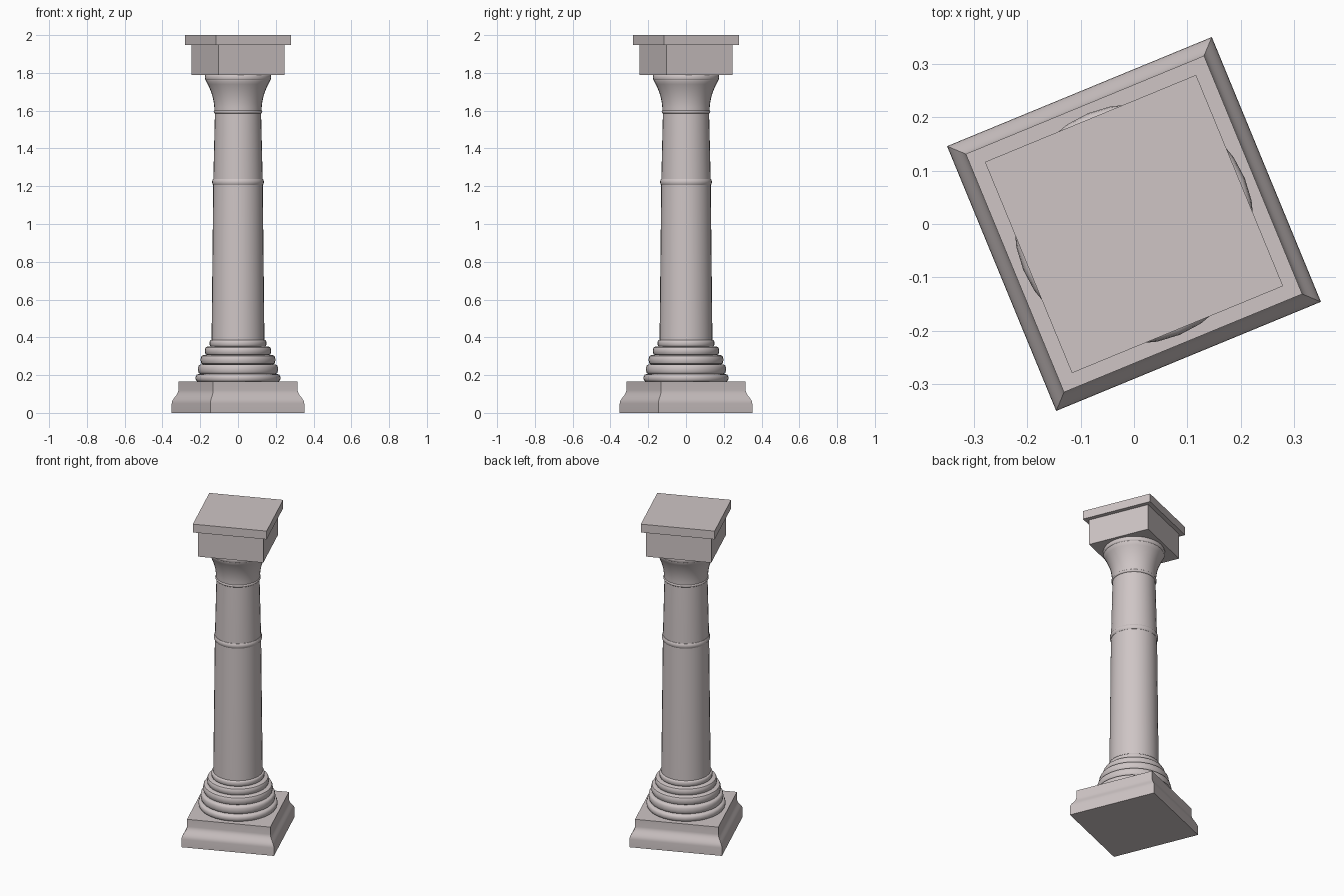
import bpy, bmesh, math

cube = bpy.data.objects.get("Cube")
if cube:
    bpy.data.objects.remove(cube, do_unlink=True)

stone = bpy.data.materials.new("pinkish_grey_stone")
stone.use_nodes = True
colour = (0.62, 0.56, 0.56, 1)
stone.diffuse_color = colour
stone.node_tree.nodes["Principled BSDF"].inputs["Base Color"].default_value = colour
stone.node_tree.nodes["Principled BSDF"].inputs["Roughness"].default_value = 0.8

TURN = math.radians(67.4)  # direction of the first corner of the square blocks


def turned(name, profile, sides, start=0.0):
    """Closed solid from (radius, height) points swept around the z axis."""
    bm = bmesh.new()
    rings = []
    for r, z in profile:
        angles = [start + math.tau * i / sides for i in range(sides)]
        rings.append([bm.verts.new((r * math.cos(a), r * math.sin(a), z)) for a in angles])
    for low, high in zip(rings, rings[1:]):
        for i in range(sides):
            j = (i + 1) % sides
            bm.faces.new((low[i], low[j], high[j], high[i]))
    bm.faces.new(rings[0][::-1])
    bm.faces.new(rings[-1])
    mesh = bpy.data.meshes.new(name)
    bm.to_mesh(mesh)
    bm.free()
    mesh.materials.append(stone)
    obj = bpy.data.objects.new(name, mesh)
    bpy.context.collection.objects.link(obj)
    bpy.ops.object.select_all(action="DESELECT")
    obj.select_set(True)
    bpy.context.view_layer.objects.active = obj
    bpy.ops.object.shade_smooth_by_angle(angle=math.radians(35))
    return obj


def bulge(r, low, high, depth, steps=6):
    """Rounded moulding points, bulging outward from radius r."""
    return [(r + depth * math.sin(math.pi * i / steps),
             low + (high - low) * (1 - math.cos(math.pi * i / steps)) / 2)
            for i in range(steps + 1)]


# Square plinth with an ogee between its two vertical faces
ogee = [(0.361 + 0.019 * math.cos(math.pi * i / 8), 0.05 + 0.07 * i / 8) for i in range(9)]
turned("plinth", [(0.38, 0)] + ogee + [(0.342, 0.165)], 4, TURN)

# Stacked round mouldings, each narrower than the one below
turned("base_mouldings",
       bulge(0.212, 0.165, 0.205, 0.013) + bulge(0.202, 0.207, 0.255, 0.01)
       + bulge(0.187, 0.257, 0.305, 0.011) + bulge(0.165, 0.307, 0.35, 0.011)
       + bulge(0.144, 0.352, 0.385, 0.007), 32)

# Tapering shaft and its raised bands
turned("shaft", [(0.14, 0.38), (0.131, 1.22), (0.122, 1.6)], 32)
turned("middle_band", bulge(0.127, 1.205, 1.24, 0.01), 32)
turned("neck_band", bulge(0.12, 1.585, 1.603, 0.009), 32)

# Flared capital
flare = [(0.125 + 0.046 * (i / 8) ** 2, 1.6 + 0.16 * i / 8) for i in range(9)]
turned("capital_flare", flare + bulge(0.171, 1.762, 1.79, 0.005), 32)

# Square block and top slab
turned("capital_block", [(0.267, 1.788), (0.267, 1.95)], 4, TURN)
turned("top_slab", [(0.303, 1.948), (0.303, 2.0)], 4, TURN)
